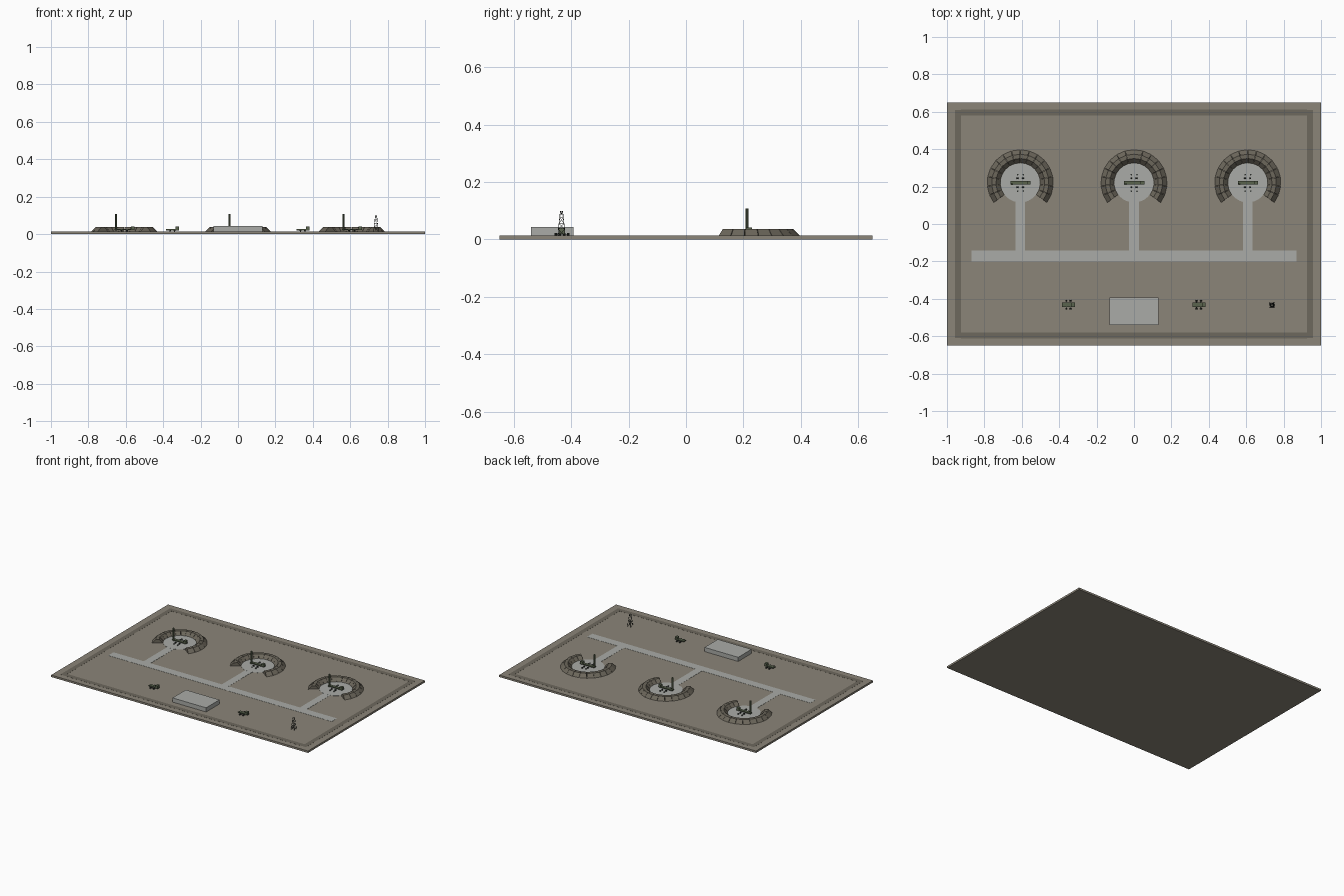
import bpy, bmesh, math
from mathutils import Vector

if "Cube" in bpy.data.objects:
    bpy.data.objects.remove(bpy.data.objects["Cube"])

G = 0.0135  # ground surface height


def mat(name, c):
    m = bpy.data.materials.new(name)
    m.diffuse_color = (*c, 1)
    m.use_nodes = True
    m.node_tree.nodes["Principled BSDF"].inputs["Base Color"].default_value = m.diffuse_color
    return m


EARTH = mat("earth", (0.26, 0.235, 0.19))
TRACK = mat("track", (0.155, 0.14, 0.11))
BERM = mat("berm_earth", (0.15, 0.135, 0.105))
CONC = mat("concrete", (0.40, 0.41, 0.39))
GREEN = mat("olive", (0.10, 0.125, 0.075))
DARK = mat("dark", (0.025, 0.03, 0.025))


def finish(name, bm, m):
    bmesh.ops.recalc_face_normals(bm, faces=bm.faces)
    me = bpy.data.meshes.new(name)
    bm.to_mesh(me)
    bm.free()
    me.materials.append(m)
    ob = bpy.data.objects.new(name, me)
    bpy.context.collection.objects.link(ob)
    return ob


def box(name, x0, x1, y0, y1, z0, z1, m):
    bm = bmesh.new()
    bmesh.ops.create_cube(bm, size=1)
    for v in bm.verts:
        v.co = ((x0 + x1) / 2 + v.co.x * (x1 - x0),
                (y0 + y1) / 2 + v.co.y * (y1 - y0),
                (z0 + z1) / 2 + v.co.z * (z1 - z0))
    return finish(name, bm, m)


def rod(name, a, b, r, m, n=8):
    a, b = Vector(a), Vector(b)
    d = b - a
    bm = bmesh.new()
    bmesh.ops.create_cone(bm, cap_ends=True, segments=n, radius1=r, radius2=r, depth=d.length)
    ob = finish(name, bm, m)
    ob.location = (a + b) / 2
    ob.rotation_euler = d.to_track_quat('Z', 'Y').to_euler()
    return ob


def revetment(cx, cy, n=16, a0=-37, a1=217):
    # ring of separate flat-faced earth blocks with trapezoid section
    profile = [(0.105, G - 0.002), (0.130, 0.037), (0.153, 0.037), (0.179, G - 0.002)]
    bm = bmesh.new()
    step = (a1 - a0) / n
    for i in range(n):
        ends = []
        for a in (a0 + step * (i + 0.02), a0 + step * (i + 0.98)):
            t = math.radians(a)
            ends.append([bm.verts.new((cx + r * math.cos(t), cy + r * math.sin(t), z))
                         for r, z in profile])
        p, q = ends
        bm.faces.new(p)
        bm.faces.new(q[::-1])
        for k in range(4):
            j = (k + 1) % 4
            bm.faces.new((p[k], q[k], q[j], p[j]))
    finish("revetment", bm, BERM)


def wheels(cx, cy, xs, dy, r):
    for x in xs:
        for s in (-1, 1):
            rod("wheel", (cx + x, cy + s * dy - 0.004, G + r),
                (cx + x, cy + s * dy + 0.004, G + r), r, DARK, 10)


def truck(cx, cy):
    box("truck_bed", cx - 0.035, cx + 0.035, cy - 0.011, cy + 0.011, 0.020, 0.027, GREEN)
    box("truck_cab", cx + 0.016, cx + 0.034, cy - 0.011, cy + 0.011, 0.027, 0.040, GREEN)
    wheels(cx, cy, (-0.013, 0.011), 0.022, 0.0048)
    wheels(cx, cy, (-0.013, 0.011), 0.008, 0.0048)
    for x in (-0.013, 0.011):
        rod("truck_axle", (cx + x, cy - 0.022, 0.0185), (cx + x, cy + 0.022, 0.0185), 0.0015, DARK)


def launcher(cx, cy):
    box("launcher_chassis", cx - 0.053, cx + 0.055, cy - 0.010, cy + 0.010, 0.021, 0.028, GREEN)
    box("launcher_cab", cx + 0.036, cx + 0.055, cy - 0.010, cy + 0.010, 0.028, 0.041, GREEN)
    wheels(cx, cy, (-0.015, 0.014), 0.024, 0.005)
    # outrigger feet
    for x in (-0.014, 0.016):
        for s in (-1, 1):
            rod("outrigger_foot", (cx + x, cy + s * 0.044, G), (cx + x, cy + s * 0.044, 0.021),
                0.0045, DARK)
    # upright canisters
    for x in (-0.0475, -0.0425):
        for y in (-0.0095, -0.0045):
            rod("canister", (cx + x, cy + y, 0.020), (cx + x, cy + y, 0.108), 0.003, GREEN, 10)


# ground slab and perimeter track
box("ground", -1, 1, -0.65, 0.65, 0, G, EARTH)
for s in (-1, 1):
    box("perimeter_track_side", s * 0.94 - 0.016, s * 0.94 + 0.016, -0.61, 0.61, G - 0.003, G + 0.0006, TRACK)
    box("perimeter_track_end", -0.924, 0.924, s * 0.595 - 0.016, s * 0.595 + 0.016, G - 0.003, G + 0.0006, TRACK)

# main road
box("main_road", -0.87, 0.87, -0.20, -0.142, G - 0.003, G + 0.001, CONC)

# three launch positions
for cx in (-0.608, 0, 0.608):
    cy = 0.22
    box("spur_road", cx - 0.026, cx + 0.026, -0.142, cy - 0.09, G - 0.003, G + 0.001, CONC)
    rod("launch_pad", (cx, cy, G - 0.003), (cx, cy, G + 0.0015), 0.105, CONC, 32)
    revetment(cx, cy)
    launcher(cx, cy)

# bunker building and support trucks
box("bunker", -0.132, 0.13, -0.54, -0.392, G - 0.002, 0.043, CONC)
for x in (-0.35, 0.347):
    truck(x, -0.432)

# lattice mast
tx, ty = 0.738, -0.434


def leg(sx, sy, t):
    w = 0.013 * (1 - t) + 0.004 * t
    return (tx + sx * w, ty + sy * w, G + t * 0.085)


corners = [(-1, -1), (1, -1), (1, 1), (-1, 1)]
levels = [0, 0.25, 0.5, 0.75, 1]
for i, c in enumerate(corners):
    d = corners[(i + 1) % 4]
    rod("mast_leg", leg(*c, 0), leg(*c, 1), 0.0011, DARK, 6)
    for k, t in enumerate(levels[1:]):
        rod("mast_ring", leg(*c, t), leg(*d, t), 0.0007, DARK, 4)
        rod("mast_brace", leg(*c, levels[k]), leg(*d, t), 0.0006, DARK, 4)
